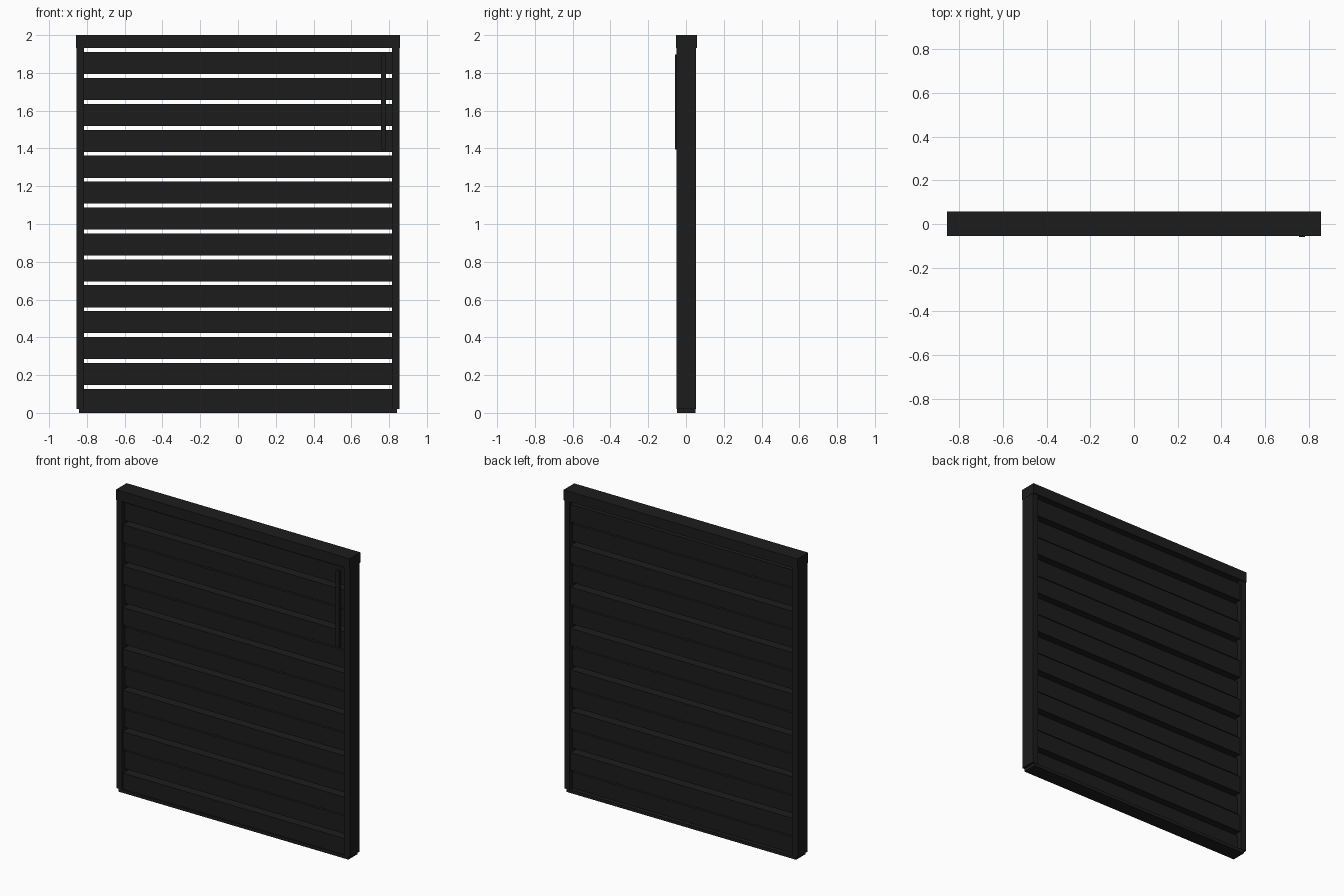
import bpy
import bmesh
from mathutils import Vector

cube = bpy.data.objects.get("Cube")
if cube:
    bpy.data.objects.remove(cube, do_unlink=True)

# Single charcoal finish
charcoal = bpy.data.materials.new("charcoal")
charcoal.use_nodes = True
COLOUR = (0.012, 0.012, 0.012, 1)
charcoal.diffuse_color = COLOUR
bsdf = charcoal.node_tree.nodes["Principled BSDF"]
bsdf.inputs["Base Color"].default_value = COLOUR
bsdf.inputs["Roughness"].default_value = 0.7


def box(name, low, high):
    """Flat-shaded box between two corners."""
    low, high = Vector(low), Vector(high)
    size, centre = high - low, (high + low) / 2
    bm = bmesh.new()
    bmesh.ops.create_cube(bm, size=1)
    bmesh.ops.scale(bm, vec=size, verts=bm.verts)
    mesh = bpy.data.meshes.new(name)
    bm.to_mesh(mesh)
    bm.free()
    mesh.materials.append(charcoal)
    obj = bpy.data.objects.new(name, mesh)
    obj.location = centre
    bpy.context.collection.objects.link(obj)
    return obj


HALF = 0.857      # half the overall width
INNER = 0.816     # inner face of the posts
FRONT, BACK = -0.049, 0.052

# Frame: side posts, top cap and bottom rail
box("right_post", (-HALF + 0.001, FRONT, 0.02), (-INNER, BACK, 1.935))
box("left_post", (INNER, FRONT, 0.02), (HALF - 0.001, BACK, 1.935))
box("top_cap", (-HALF, -0.054, 1.932), (HALF, 0.058, 2))
box("bottom_rail", (-0.842, FRONT + 0.002, 0), (0.842, BACK - 0.002, 0.021))

# Thick slats, stepped alternately towards the back and the front
COUNT, PITCH, HEIGHT = 14, 0.1371, 0.117
THICK, STEP, SLAT_FRONT = 0.062, 0.022, -0.04
for i in range(COUNT):
    top = 1.91 - i * PITCH
    is_front = i % 2 == 1
    y0 = SLAT_FRONT if is_front else SLAT_FRONT + STEP
    side = "front" if is_front else "back"
    box(f"{side}_slat_{i + 1}", (-INNER, y0, top - HEIGHT),
        (INNER, y0 + THICK, top))

# Pull handle fixed to the front slats
box("pull_handle", (0.757, -0.0585, 1.394), (0.783, -0.039, 1.897))
